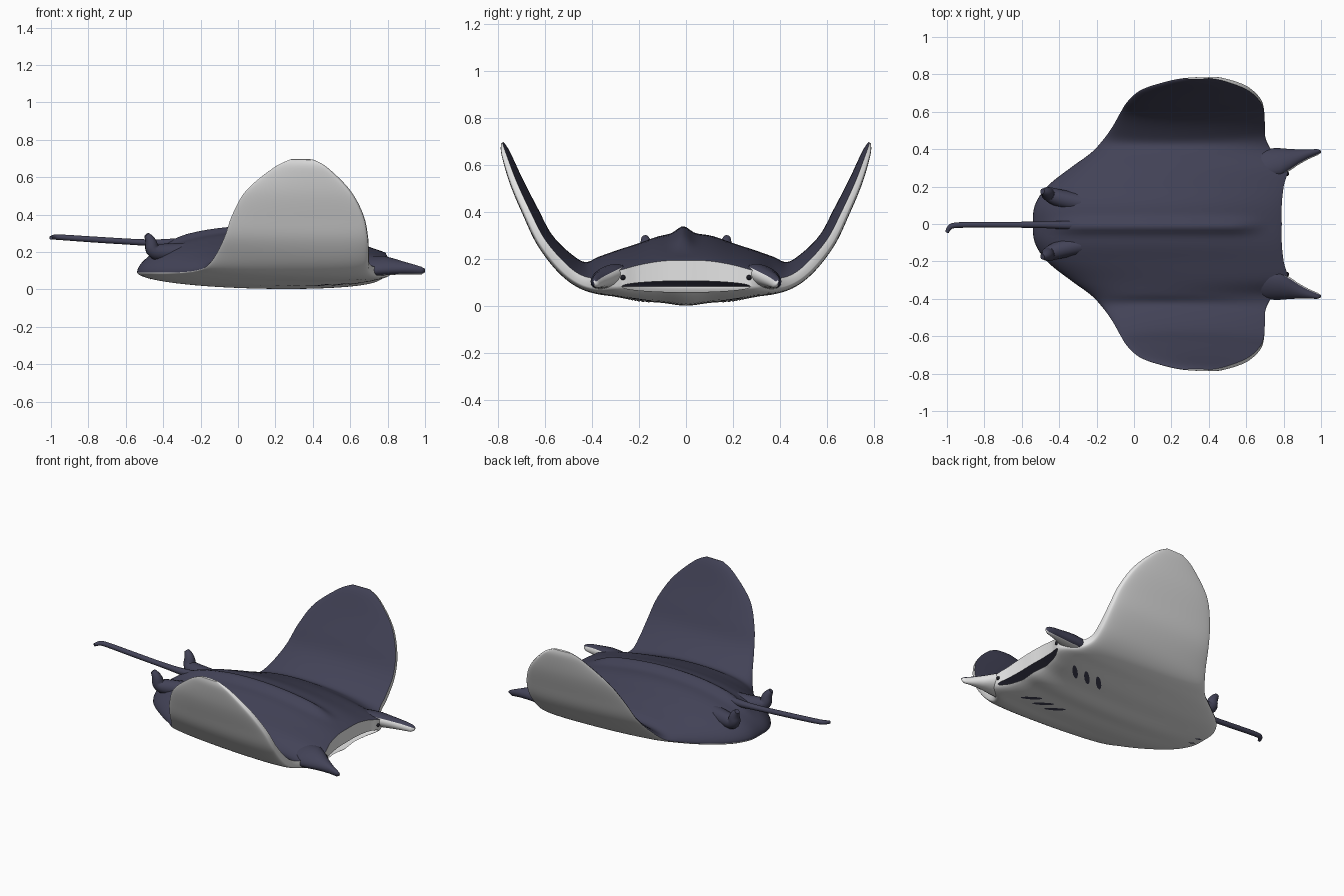
import bpy, bmesh, math
from mathutils import Vector, Matrix
from mathutils.bvhtree import BVHTree

if "Cube" in bpy.data.objects:
    bpy.data.objects.remove(bpy.data.objects["Cube"], do_unlink=True)


def material(name, rgb):
    m = bpy.data.materials.new(name)
    m.use_nodes = True
    m.diffuse_color = (*rgb, 1)
    bsdf = m.node_tree.nodes["Principled BSDF"]
    bsdf.inputs["Base Color"].default_value = (*rgb, 1)
    bsdf.inputs["Roughness"].default_value = 0.6
    return m


DARK = material("slate_back", (0.055, 0.055, 0.095))
PALE = material("pale_belly", (0.8, 0.8, 0.8))
BLACK = material("eye_black", (0.012, 0.012, 0.018))


def finish(name, bm, mats):
    bmesh.ops.recalc_face_normals(bm, faces=bm.faces)
    me = bpy.data.meshes.new(name)
    bm.to_mesh(me)
    bm.free()
    for m in mats:
        me.materials.append(m)
    for p in me.polygons:
        p.use_smooth = True
    ob = bpy.data.objects.new(name, me)
    bpy.context.collection.objects.link(ob)
    return ob


def loft(bm, rings, is_pale):
    """Skin closed rings of points; is_pale(i) picks the colour around the ring."""
    vs = [[bm.verts.new(p) for p in r] for r in rings]
    n = len(vs[0])
    for a, b in zip(vs, vs[1:]):
        for i in range(n):
            j = (i + 1) % n
            f = bm.faces.new((a[i], a[j], b[j], b[i]))
            f.material_index = int(is_pale(i))
    for end in (vs[0], vs[-1]):
        bm.faces.new(end).material_index = 1


# Spanwise stations: y, back z, front z, back x, front x, rise, drop, tilt
STATIONS = [
    (0, .09, .195, -.54, .79, .17, .165, 0),
    (.1, .09, .192, -.53, .79, .165, .15, 0),
    (.2, .09, .175, -.465, .8, .14, .13, 0),
    (.3, .09, .147, -.34, .82, .12, .092, 0),
    (.38, .10, .12, -.23, .745, .1, .063, 3),
    (.45, .125, .135, -.165, .705, .062, .052, 20),
    (.52, .19, .19, -.115, .7, .045, .048, 45),
    (.6, .285, .285, -.07, .695, .036, .04, 60),
    (.66, .40, .40, -.03, .67, .034, .035, 63),
    (.72, .53, .53, .045, .6, .028, .03, 66),
    (.765, .65, .65, .19, .48, .018, .02, 69),
    (.78, .695, .695, .28, .4, .006, .006, 70),
]


def station(i):
    if i < 0:
        s = STATIONS[-i]
        return (-s[0],) + s[1:7] + (-s[7],)
    return STATIONS[min(i, len(STATIONS) - 1)]


def spline(u):
    i = min(int(u), len(STATIONS) - 2)
    f = u - i
    out = []
    for a, b, c, d in zip(*(station(i + k) for k in (-1, 0, 1, 2))):
        out.append(b + .5 * f * (c - a + f * (2*a - 5*b + 4*c - d + f * (3*(b - c) + d - a))))
    return out


def ramp(a, b, t):
    t = max(0, min(1, (t - a) / (b - a)))
    return t * t * (3 - 2 * t)


# Body and wings: airfoil sections swept across the span
N, SUB = 34, 6
T = [(1 - math.cos(math.pi * k / N)) / 2 for k in range(N + 1)]


def section(u):
    y, zb, zf, xb, xf, rise, drop, tilt = spline(abs(u))
    sign = -1 if u < 0 else 1
    a = math.radians(tilt)

    def point(t, upper):
        if upper:
            h = rise * t ** .55 * (1 - t) ** .9 / .377
        else:
            h = -drop * t ** .6 * (1 - t) ** .12 / .722
        p = Vector((xb + (xf - xb) * t, sign * (y - math.sin(a) * h),
                    zb + (zf - zb) * t + math.cos(a) * h))
        if upper:  # spine ridge
            p.z += .033 * math.exp(-((p.y + .012) / .036) ** 2) * ramp(.02, .2, t) * ramp(.95, .8, t)
        return p
    return [point(t, True) for t in T] + [point(t, False) for t in T[-2:0:-1]]


span = (len(STATIONS) - 1) * SUB
bm = bmesh.new()
loft(bm, [section(k / SUB) for k in range(-span, span + 1)], lambda i: i >= N)
body = finish("body_and_wings", bm, [DARK, PALE])

# Mouth cavity: wide flat hollow, dark roof and pale floor
bm = bmesh.new()
bmesh.ops.create_uvsphere(bm, u_segments=48, v_segments=16, radius=1)
for v in bm.verts:
    v.co = Vector((.78 + .34 * v.co.x, .275 * v.co.y, .084 + .024 * v.co.z))
for f in bm.faces:
    f.material_index = int(f.calc_center_median().z < .084)
cutter = finish("mouth_cutter", bm, [DARK, PALE])
cutter.hide_render = True
cut = body.modifiers.new("mouth", 'BOOLEAN')
cut.operation = 'DIFFERENCE'
cut.solver = 'EXACT'
cut.object = cutter
bpy.context.view_layer.objects.active = body
bpy.ops.object.modifier_apply(modifier=cut.name)
bpy.data.objects.remove(cutter, do_unlink=True)
bpy.ops.object.select_all(action='DESELECT')
body.select_set(True)
bpy.ops.object.shade_smooth_by_angle(angle=math.radians(50))

surface = BVHTree.FromObject(body, bpy.context.evaluated_depsgraph_get())

# Head lobes: centre x, y, z, half width, half height
LOBE = [(.6, .31, .12, .09, .04), (.72, .325, .125, .085, .045),
        (.78, .33, .127, .08, .045), (.83, .342, .122, .062, .04),
        (.88, .358, .115, .042, .034), (.93, .372, .108, .026, .029),
        (.98, .384, .1, .015, .022), (1.0, .386, .1, .005, .01)]


def lobe(name, side):
    rings = []
    roll = math.radians(-24)
    for x, y, z, w, h in LOBE:
        ring = []
        for k in range(24):
            q = 2 * math.pi * k / 24
            c, s = w * math.cos(q), h * math.sin(q)
            ring.append((x, side * (y + c * math.cos(roll) - s * math.sin(roll)),
                         z + c * math.sin(roll) + s * math.cos(roll)))
        rings.append(ring)
    bm = bmesh.new()
    loft(bm, rings, lambda i: 11 <= i < 22)
    return finish(name, bm, [DARK, PALE])


def tube(name, pts, radius):
    """Tapered round tube along a smooth path of (x, y, z, taper)."""
    cu = bpy.data.curves.new(name, 'CURVE')
    cu.dimensions = '3D'
    cu.bevel_depth = radius
    cu.bevel_resolution = 4
    cu.use_fill_caps = True
    sp = cu.splines.new('NURBS')
    sp.points.add(len(pts) - 1)
    for p, (x, y, z, r) in zip(sp.points, pts):
        p.co = (x, y, z, 1)
        p.radius = r
    sp.use_endpoint_u = True
    sp.order_u = 3
    sp.resolution_u = 8
    cu.materials.append(DARK)
    ob = bpy.data.objects.new(name, cu)
    bpy.context.collection.objects.link(ob)
    bpy.ops.object.select_all(action='DESELECT')
    ob.select_set(True)
    bpy.context.view_layer.objects.active = ob
    bpy.ops.object.convert(target='MESH')
    bpy.ops.object.shade_smooth_by_angle(angle=math.radians(50))


def belly_mark(name, x, y, length, width, angle):
    """Thin oval laid on the underside."""
    bm = bmesh.new()
    bmesh.ops.create_circle(bm, cap_ends=True, cap_tris=True, segments=16, radius=.5)
    turn = Matrix.Rotation(angle, 3, 'Z')
    for v in bm.verts:
        p = turn @ Vector((v.co.x * length, v.co.y * width, 0)) + Vector((x, y, -1))
        hit = surface.ray_cast(p, Vector((0, 0, 1)))[0]
        v.co = hit - Vector((0, 0, .003)) if hit else p + Vector((0, 0, 1.08))
    finish(name, bm, [DARK])


# Tail
tube("tail", [(-.1, -.01, .27, 1.5), (-.35, -.006, .245, 1.5), (-.5, -.004, .25, 1),
              (-.75, -.004, .265, 1), (-.95, -.004, .279, .95), (-.99, -.015, .28, .85),
              (-1.0, -.045, .275, .6)], .016)

# Paired parts
for side, label in ((1, "left"), (-1, "right")):
    lobe(label + "_head_lobe", side)
    tube(label + "_pelvic_fin", [(-.27, side * .11, .2, 1), (-.38, side * .13, .195, 1),
                                 (-.46, side * .16, .2, .8), (-.465, side * .168, .265, .6),
                                 (-.49, side * .175, .292, .3)], .05)
    for k, x in enumerate((.62, .53, .44)):
        belly_mark(f"{label}_gill_{k + 1}", x, side * .2, .13, .03, side * math.pi / 4)
    belly_mark(label + "_vent_mark", -.47, side * .03, .05, .015, 0)
    # Eye beads sit on the front of the face
    hit = surface.ray_cast(Vector((2, side * .268, .122)), Vector((-1, 0, 0)))[0]
    bm = bmesh.new()
    bmesh.ops.create_uvsphere(bm, u_segments=12, v_segments=8, radius=.011,
                              matrix=Matrix.Translation(hit or Vector((.8, side * .268, .122))))
    finish(label + "_eye", bm, [BLACK])
